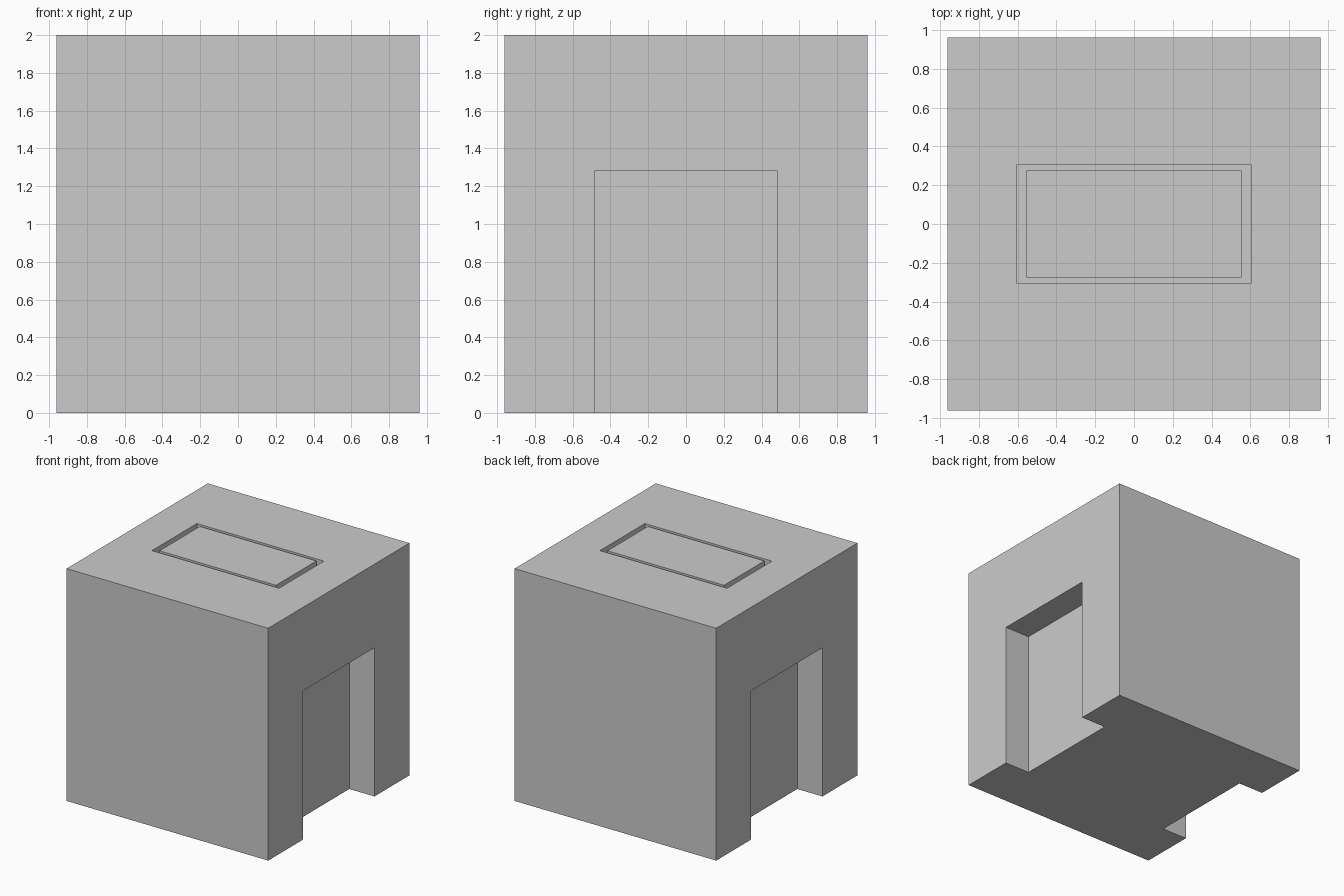
import bpy

cube = bpy.data.objects.get("Cube")
if cube:
    bpy.data.objects.remove(cube, do_unlink=True)

# One plain grey for the whole model
grey = bpy.data.materials.new("plain grey")
grey.use_nodes = True
colour = (0.6, 0.6, 0.6, 1)
grey.diffuse_color = colour
grey.node_tree.nodes["Principled BSDF"].inputs["Base Color"].default_value = colour

WIDTH, HEIGHT = 1.92, 2.0
DOOR_HALF, DOOR_TOP, DOOR_DEPTH = 0.485, 1.28, 0.24
GROOVE_DEPTH = 0.1


def box(name, low, high):
    """Box spanning two opposite corners."""
    centre = [(a + b) / 2 for a, b in zip(low, high)]
    bpy.ops.mesh.primitive_cube_add(size=1, location=centre)
    obj = bpy.context.object
    obj.name = name
    obj.scale = [b - a for a, b in zip(low, high)]
    bpy.ops.object.transform_apply(location=True, rotation=False, scale=True)
    obj.data.materials.append(grey)
    return obj


def cut(target, cutter):
    """Subtract the cutter from the target, then discard it."""
    cutter.hide_render = True
    mod = target.modifiers.new("cut", "BOOLEAN")
    mod.operation = "DIFFERENCE"
    mod.solver = "EXACT"
    mod.object = cutter
    bpy.context.view_layer.objects.active = target
    bpy.ops.object.modifier_apply(modifier=mod.name)
    bpy.data.objects.remove(cutter, do_unlink=True)


half = WIDTH / 2
body = box("body", (-half, -half, 0), (half, half, HEIGHT))

# Doorway recess in each side
for side in (-1, 1):
    inner, outer = half - DOOR_DEPTH, half + 0.1
    x_low, x_high = sorted((side * inner, side * outer))
    cut(body, box("doorway_cutter", (x_low, -DOOR_HALF, -0.1),
                  (x_high, DOOR_HALF, DOOR_TOP)))

# Rectangular pocket in the top, with a flush panel leaving a narrow groove
floor = HEIGHT - GROOVE_DEPTH
cut(body, box("pocket_cutter", (-0.605, -0.305, floor), (0.605, 0.305, HEIGHT + 0.1)))
box("top_panel", (-0.555, -0.275, floor), (0.555, 0.275, HEIGHT))
